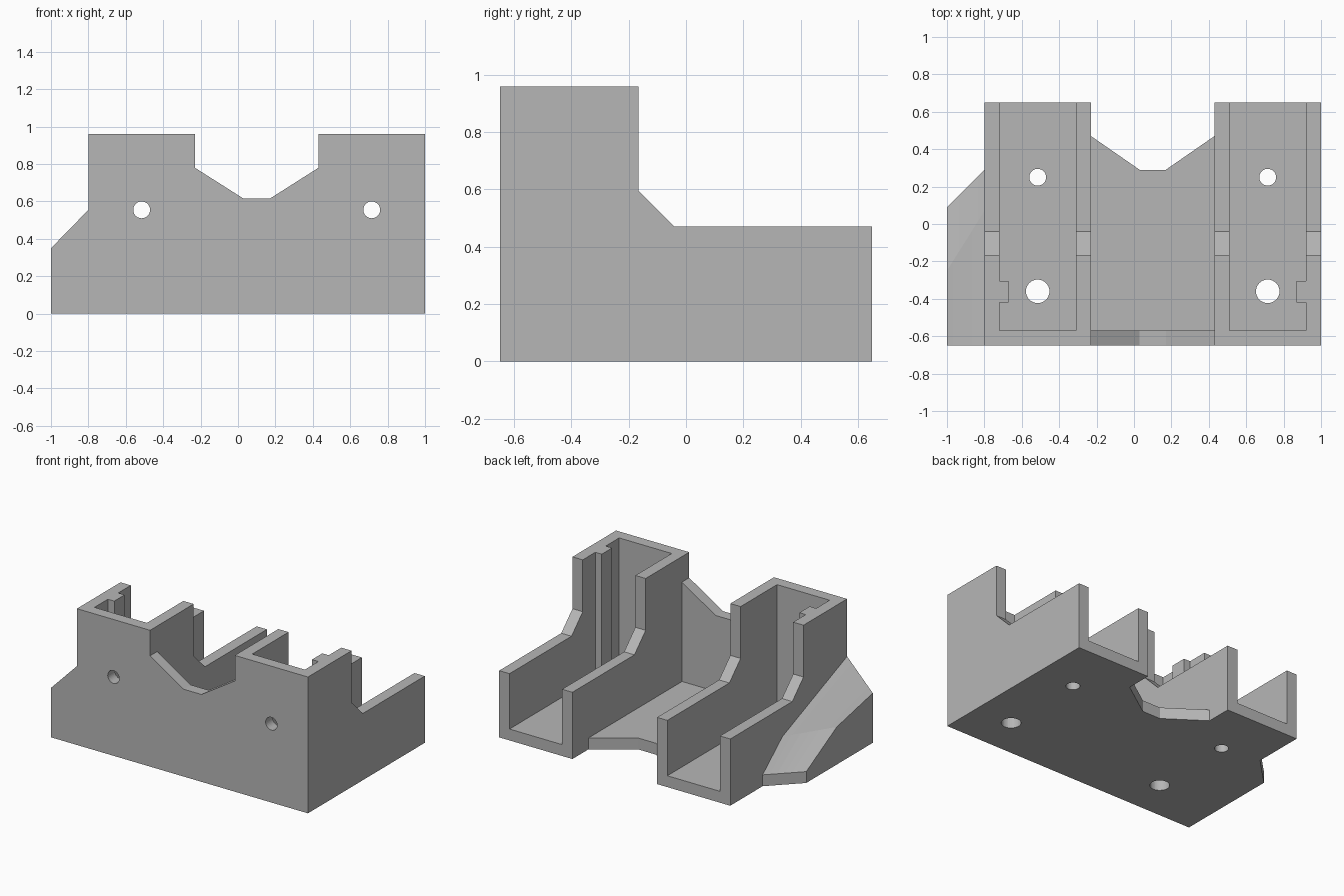
import bpy
import bmesh
from mathutils import Matrix, Vector
from math import radians

cube = bpy.data.objects.get("Cube")
if cube:
    bpy.data.objects.remove(cube, do_unlink=True)

grey = bpy.data.materials.new("plain grey")
grey.use_nodes = True
grey.diffuse_color = (0.47, 0.47, 0.47, 1)
grey.node_tree.nodes["Principled BSDF"].inputs["Base Color"].default_value = (0.47, 0.47, 0.47, 1)

FRONT, BACK, WALL = -0.65, 0.65, 0.08
INNER = FRONT + WALL
LEFT_EDGE, RIGHT_EDGE = 1.0, -0.80
CHANNEL = 0.57
CHANNELS = {"right": RIGHT_EDGE, "left": LEFT_EDGE - CHANNEL}
HOLE_X = [x + CHANNEL / 2 for x in CHANNELS.values()]


def finish(bm, name):
    bmesh.ops.recalc_face_normals(bm, faces=bm.faces)
    mesh = bpy.data.meshes.new(name)
    bm.to_mesh(mesh)
    bm.free()
    mesh.materials.append(grey)
    obj = bpy.data.objects.new(name, mesh)
    bpy.context.collection.objects.link(obj)
    return obj


def loft(name, sections):
    """Solid through a row of matching closed sections."""
    bm = bmesh.new()
    rings = [[bm.verts.new(p) for p in s] for s in sections]
    for a, b in zip(rings, rings[1:]):
        for i in range(len(a)):
            j = (i + 1) % len(a)
            bm.faces.new((a[i], a[j], b[j], b[i]))
    bm.faces.new(rings[0])
    bm.faces.new(rings[-1])
    return finish(bm, name)


def prism(name, outline, start, end, axis):
    """Extrude a flat outline along the given axis."""
    place = {
        "x": lambda p, d: (d, p[0], p[1]),
        "y": lambda p, d: (p[0], d, p[1]),
        "z": lambda p, d: (p[0], p[1], d),
    }[axis]
    return loft(name, [[place(p, d) for p in outline] for d in (start, end)])


def drill(obj, centre, radius, axis):
    """Cut a round through hole."""
    bm = bmesh.new()
    turn = Matrix.Rotation(radians(90), 4, "X") if axis == "y" else Matrix()
    bmesh.ops.create_cone(bm, cap_ends=True, segments=32, radius1=radius, radius2=radius,
                          depth=0.3, matrix=Matrix.Translation(centre) @ turn)
    cutter = finish(bm, "hole_cutter")
    cutter.hide_render = True
    mod = obj.modifiers.new("hole", "BOOLEAN")
    mod.operation = "DIFFERENCE"
    mod.solver = "EXACT"
    mod.object = cutter
    bpy.context.view_layer.objects.active = obj
    bpy.ops.object.modifier_apply(modifier=mod.name)
    bpy.data.objects.remove(cutter, do_unlink=True)


# Front wall with the wide notch between the two towers
front_wall = prism("front_wall", [
    (-0.80, 0), (1, 0), (1, 0.96), (0.43, 0.96), (0.43, 0.78), (0.17, 0.615),
    (0.03, 0.615), (-0.23, 0.78), (-0.23, 0.96), (-0.80, 0.96)], FRONT, INNER, "y")

# Floor with the notch in its back edge
floor_plate = prism("floor_plate", [
    (-0.80, INNER), (1, INNER), (1, BACK), (0.43, BACK), (0.43, 0.47), (0.17, 0.29),
    (0.03, 0.29), (-0.23, 0.47), (-0.23, BACK), (-0.80, BACK)], 0, WALL, "z")

# Screw holes
for x in HOLE_X:
    drill(front_wall, Vector((x, INNER, 0.555)), 0.045, "y")
    drill(floor_plate, Vector((x, 0.25, 0)), 0.045, "z")
    drill(floor_plate, Vector((x, -0.36, 0)), 0.063, "z")

# Stepped walls of both channels
side_profile = [(INNER, WALL), (BACK, WALL), (BACK, 0.47), (-0.04, 0.47),
                (-0.165, 0.595), (-0.165, 0.96), (INNER, 0.96)]
for side, x in CHANNELS.items():
    for number, start in enumerate((x, x + CHANNEL - WALL), 1):
        prism(f"{side}_channel_wall_{number}", side_profile, start, start + WALL, "x")

# Upright ribs inside the outer walls
for side, x in (("right", RIGHT_EDGE + WALL), ("left", LEFT_EDGE - WALL - 0.05)):
    prism(f"{side}_rib", [(x, -0.42), (x + 0.05, -0.42), (x + 0.05, -0.305), (x, -0.305)],
          WALL, 0.96, "z")

# Sloping brace outside the right channel
outer = [(FRONT, 0), (0.09, 0), (0.09, WALL), (-0.25, 0.265), (FRONT, 0.35)]
inner = [(FRONT, 0), (0.29, 0), (0.29, WALL), (0.07, 0.265), (FRONT, 0.555)]
steps = 6
sections = []
for i in range(steps + 1):
    t = i / steps
    sections.append([(-1 + 0.2 * t, a[0] + (b[0] - a[0]) * t, a[1] + (b[1] - a[1]) * t)
                     for a, b in zip(outer, inner)])
loft("side_brace", sections)
